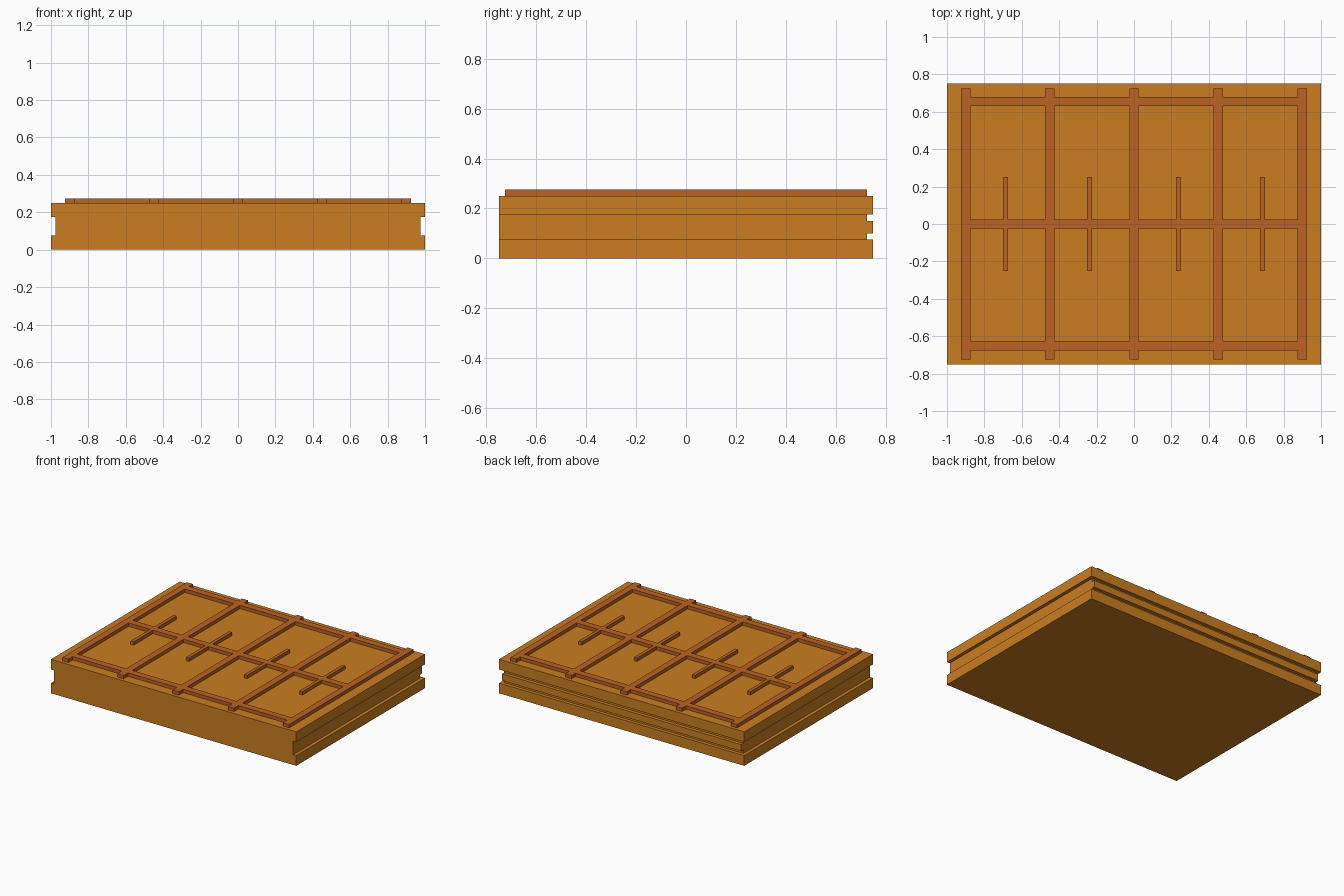
import bpy, bmesh
from mathutils import Vector

if "Cube" in bpy.data.objects:
    bpy.data.objects.remove(bpy.data.objects["Cube"])


def material(name, rgb):
    m = bpy.data.materials.new(name)
    m.diffuse_color = (*rgb, 1)
    m.use_nodes = True
    m.node_tree.nodes["Principled BSDF"].inputs["Base Color"].default_value = m.diffuse_color
    return m


ochre = material("ochre wood", (0.585, 0.208, 0.0145))
russet = material("russet trim", (0.497, 0.123, 0.0168))


def finish(name, bm, mat):
    me = bpy.data.meshes.new(name)
    bm.to_mesh(me)
    bm.free()
    me.materials.append(mat)
    ob = bpy.data.objects.new(name, me)
    bpy.context.collection.objects.link(ob)
    return ob


def bar(name, x0, x1, y0, y1):
    bm = bmesh.new()
    bmesh.ops.create_cube(bm, size=1)
    for v in bm.verts:
        v.co = (x1 if v.co.x > 0 else x0,
                y1 if v.co.y > 0 else y0,
                0.275 if v.co.z > 0 else 0.25)
    return finish(name, bm, russet)


# Slab: stacked outlines (height, half width, back y) that form the side
# grooves and the back groove with its middle rib; the front stays flat
levels = [(0, 1, .75), (.075, 1, .75), (.075, .975, .725), (.1, .975, .725),
          (.1, .975, .75), (.15, .975, .75), (.15, .975, .725),
          (.175, .975, .725), (.175, 1, .75), (.25, 1, .75)]
bm = bmesh.new()
rings = [[bm.verts.new(p) for p in ((-w, -.75, z), (w, -.75, z), (w, b, z), (-w, b, z))]
         for z, w, b in levels]


def area(vs):
    a, b, c, d = (v.co for v in vs)
    return (c - a).cross(d - b).length / 2


for lo, hi in zip(rings, rings[1:]):
    for i in range(4):
        j = (i + 1) % 4
        quad = (lo[i], lo[j], hi[j], hi[i])
        if area(quad) > 1e-6:
            bm.faces.new(quad)
bm.faces.new(rings[0][::-1])
bm.faces.new(rings[-1])
# join the doubled points where neighbouring outlines touch
bmesh.ops.remove_doubles(bm, verts=bm.verts[:], dist=1e-5)
finish("slab", bm, ochre)

# Long battens across the depth
xs = [-.9, -.45, 0, .45, .9]
for i, x in enumerate(xs):
    bar(f"cross_batten_{i + 1}", x - .025, x + .025, -.725, .725)

# Rails fitted between the battens
for label, y in (("front", -.65), ("middle", 0), ("back", .655)):
    for i, (a, b) in enumerate(zip(xs, xs[1:])):
        bar(f"{label}_rail_{i + 1}", a + .025, b - .025, y - .025, y + .025)

# Short thin strips on both sides of the middle rail
for i, x in enumerate((-.6875, -.2375, .2375, .6875)):
    for label, s in (("front", -1), ("back", 1)):
        y0, y1 = sorted((s * .025, s * .25))
        bar(f"{label}_short_strip_{i + 1}", x - .0125, x + .0125, y0, y1)
